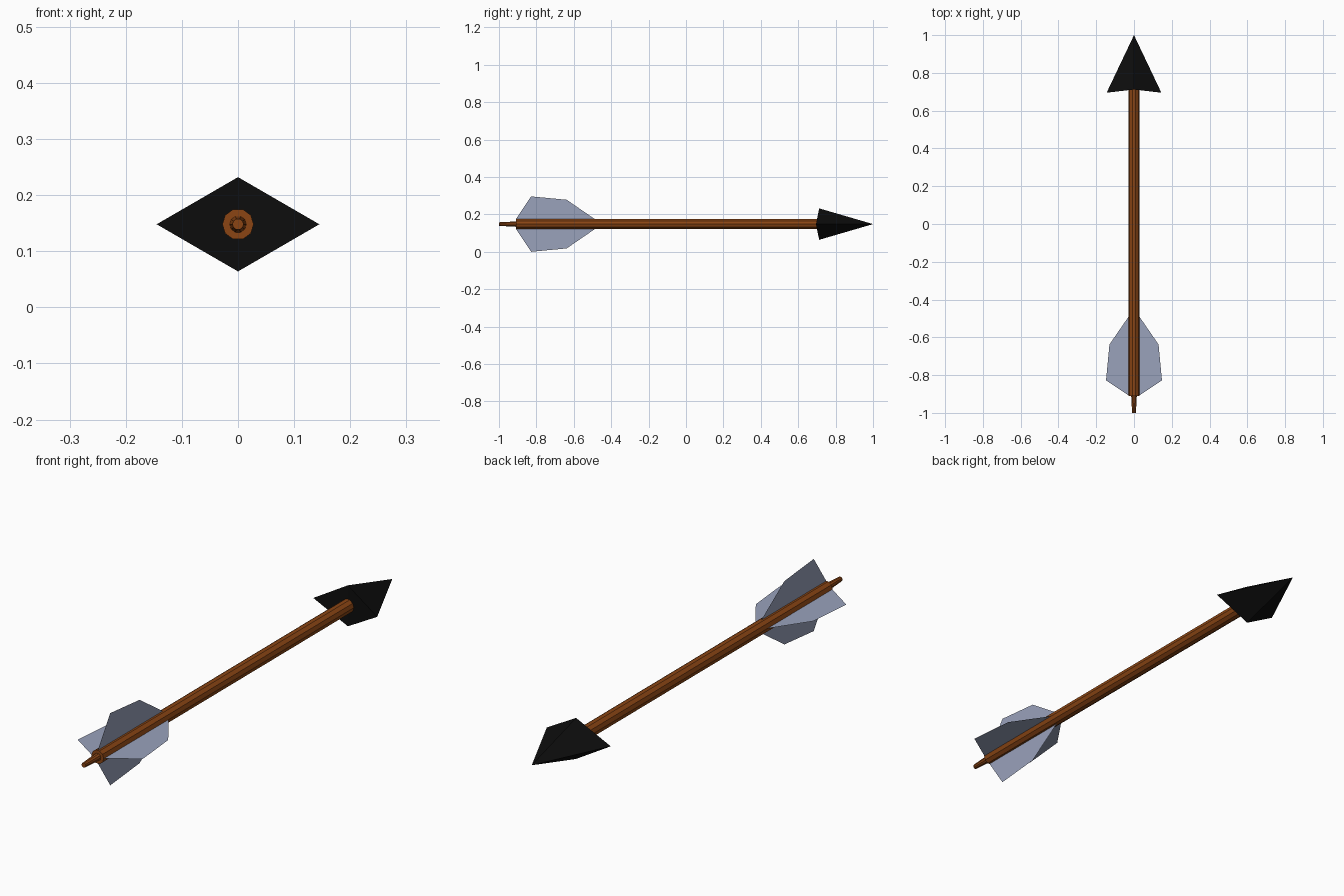
import bpy, bmesh, math
from mathutils import Matrix

if "Cube" in bpy.data.objects:
    bpy.data.objects.remove(bpy.data.objects["Cube"])

AXIS_Z = 0.148


def material(name, rgb):
    m = bpy.data.materials.new(name)
    m.diffuse_color = (*rgb, 1)
    m.use_nodes = True
    m.node_tree.nodes["Principled BSDF"].inputs["Base Color"].default_value = m.diffuse_color
    return m


wood = material("brown wood", (0.258, 0.060, 0.007))
iron = material("black iron", (0.004, 0.004, 0.004))
feather = material("blue grey feather", (0.32, 0.36, 0.50))


def make(name, bm, mat):
    bmesh.ops.recalc_face_normals(bm, faces=bm.faces)
    me = bpy.data.meshes.new(name)
    bm.to_mesh(me)
    bm.free()
    me.materials.append(mat)
    ob = bpy.data.objects.new(name, me)
    ob.location.z = AXIS_Z
    bpy.context.collection.objects.link(ob)
    return ob


def rod(name, profile, sides):
    """Flat-sided rod along y from (y, radius) stations, capped at both ends."""
    bm = bmesh.new()
    rings = []
    for y, r in profile:
        rings.append([bm.verts.new((r * math.cos(a), y, r * math.sin(a)))
                      for a in (2 * math.pi * i / sides for i in range(sides))])
    for a, b in zip(rings, rings[1:]):
        for i in range(sides):
            j = (i + 1) % sides
            bm.faces.new((a[i], a[j], b[j], b[i]))
    bm.faces.new(rings[0])
    bm.faces.new(rings[-1])
    return make(name, bm, wood)


# Wooden shaft and the thin tapered nock behind it
rod("shaft", [(-0.91, 0.028), (0.73, 0.028)], 10)
rod("nock", [(-1.0, 0.010), (-0.90, 0.0155)], 10)

# Diamond-section arrowhead with swept-back side corners
bm = bmesh.new()
tip = bm.verts.new((0, 1.0, 0))
back = bm.verts.new((0, 0.714, 0))
corners = [bm.verts.new(p) for p in ((0.145, 0.695, 0), (0, 0.712, 0.084),
                                     (-0.145, 0.695, 0), (0, 0.712, -0.084))]
for i in range(4):
    a, b = corners[i], corners[(i + 1) % 4]
    bm.faces.new((a, b, tip))
    bm.faces.new((b, a, back))
make("arrowhead", bm, iron)

# Four flat feather vanes around the shaft
vane = [(0.0, -0.91), (0.025, -0.91), (0.148, -0.828),
        (0.130, -0.638), (0.025, -0.485), (0.0, -0.45)]
for k in range(4):
    bm = bmesh.new()
    bm.faces.new([bm.verts.new((r, y, 0)) for r, y in vane])
    bm.transform(Matrix.Rotation(k * math.pi / 2, 4, 'Y'))
    make(f"feather_vane_{k + 1}", bm, feather)
